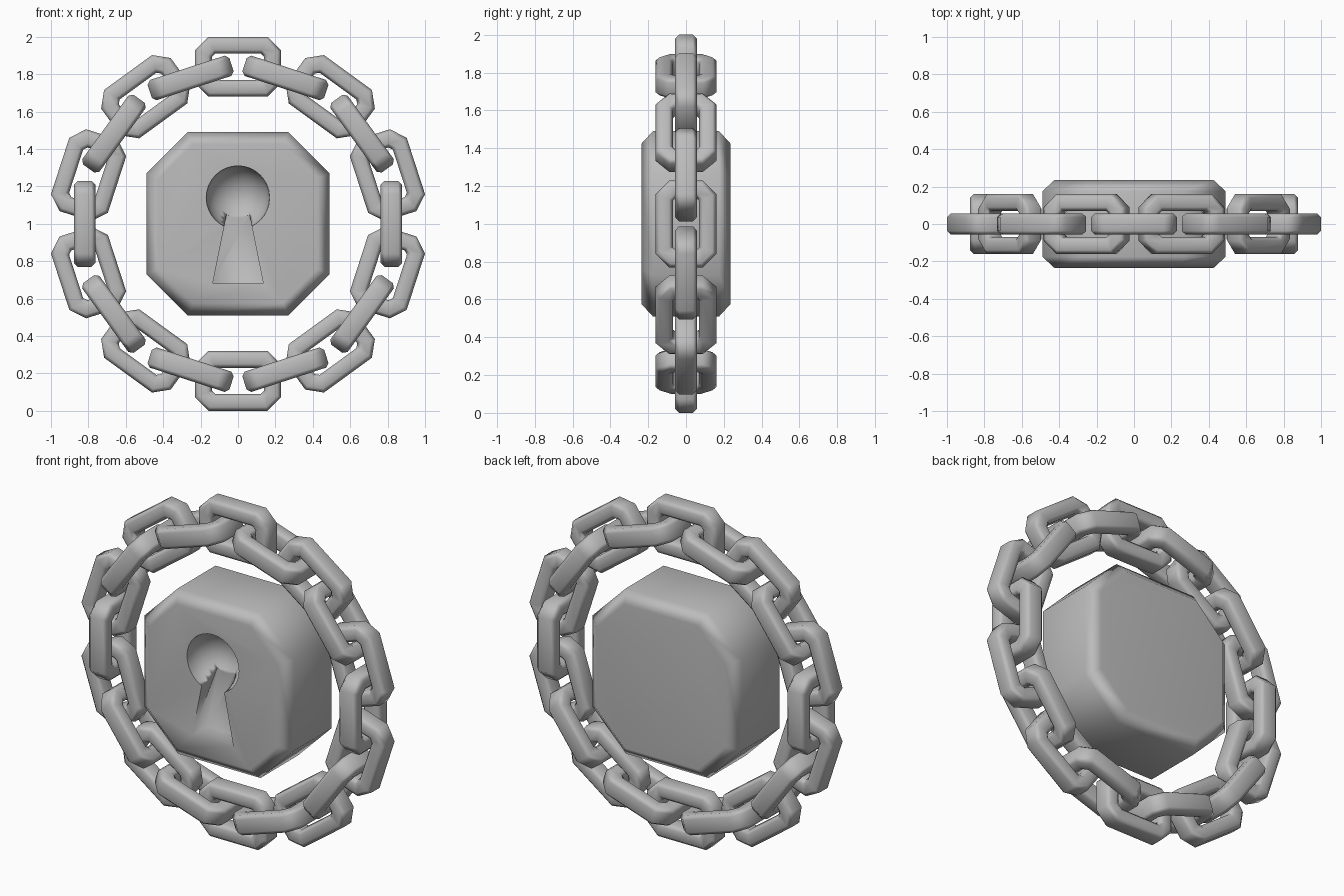
import bpy, bmesh
from math import pi, cos, sin
from mathutils import Matrix, Vector

if "Cube" in bpy.data.objects:
    bpy.data.objects.remove(bpy.data.objects["Cube"], do_unlink=True)

grey = bpy.data.materials.new("steel grey")
grey.use_nodes = True
colour = (0.5, 0.5, 0.5, 1)
grey.diffuse_color = colour
grey.node_tree.nodes["Principled BSDF"].inputs["Base Color"].default_value = colour


def octagon(a, b, c, y):
    """Chamfered rectangle in the xz plane."""
    return [Vector((x, y, z)) for x, z in (
        (a - c, b), (a, b - c), (a, c - b), (a - c, -b),
        (c - a, -b), (-a, c - b), (-a, b - c), (c - a, b))]


def skin(name, rings, closed=False):
    """Join rings of points into a mesh; cap the ends unless closed."""
    bm = bmesh.new()
    loops = [[bm.verts.new(p) for p in ring] for ring in rings]
    n = len(rings[0])
    for i in range(len(loops) - (0 if closed else 1)):
        p, q = loops[i], loops[(i + 1) % len(loops)]
        for j in range(n):
            k = (j + 1) % n
            bm.faces.new((p[j], p[k], q[k], q[j]))
    if not closed:
        bm.faces.new(loops[0])
        bm.faces.new(loops[-1])
    bmesh.ops.recalc_face_normals(bm, faces=bm.faces)
    mesh = bpy.data.meshes.new(name)
    bm.to_mesh(mesh)
    bm.free()
    mesh.materials.append(grey)
    obj = bpy.data.objects.new(name, mesh)
    bpy.context.collection.objects.link(obj)
    return obj


def smooth(obj):
    for poly in obj.data.polygons:
        poly.use_smooth = True
    mod = obj.modifiers.new("soft shading", "WEIGHTED_NORMAL")
    mod.weight = 50


def cut(obj, cutter):
    mod = obj.modifiers.new("cut", "BOOLEAN")
    mod.operation = "DIFFERENCE"
    mod.solver = "EXACT"
    mod.object = cutter
    bpy.context.view_layer.objects.active = obj
    bpy.ops.object.modifier_apply(modifier=mod.name)
    bpy.data.objects.remove(cutter, do_unlink=True)


# Lock body: chamfered block with bevelled front and back rims
front = -0.235
body = skin("lock_body", [
    octagon(s, s, c, y) for s, c, y in (
        (0.425, 0.185, front), (0.49, 0.22, -0.175),
        (0.49, 0.22, 0.175), (0.425, 0.185, -front))])
body.location.z = 1
bpy.context.view_layer.update()

# Keyhole: flared slot below a round hollow
slot = skin("slot_cutter", [
    [Vector((x, y, z)) for x, z in
     ((-0.135, 0.68), (0.135, 0.68), (0.055, 1.08), (-0.055, 1.08))]
    for y in (front - 0.1, front + 0.13)])
slot.hide_render = True
cut(body, slot)
bpy.ops.mesh.primitive_uv_sphere_add(
    segments=32, ring_count=16, radius=0.17, location=(0, front, 1.14))
hollow = bpy.context.object
hollow.name = "hollow_cutter"
hollow.hide_render = True
hollow.data.materials.append(grey)
cut(body, hollow)
smooth(body)

# One chain link: a chamfered box section swept round a long octagon
section = [(0.045, 0.037), (0.025, 0.057), (-0.025, 0.057), (-0.045, 0.037),
           (-0.045, -0.037), (-0.025, -0.057), (0.025, -0.057), (0.045, -0.037)]
link = skin("chain_link", [
    octagon(0.185 + o, 0.115 + o, 0.045 + 0.59 * o, y)
    for o, y in section], closed=True)
smooth(link)

# Ring of links, alternately lying in the ring and turned across it
count = 20
for i in range(count):
    obj = link if i == 0 else link.copy()
    if i:
        bpy.context.collection.objects.link(obj)
    across = i % 2
    obj.name = f"{'cross' if across else 'flat'}_link_{i // 2 + 1}"
    t = pi / 2 - i * 2 * pi / count
    r = 0.82 if across else 0.84
    obj.matrix_world = (Matrix.Translation((r * cos(t), 0, 1 + r * sin(t)))
                        @ Matrix.Rotation(pi / 2 - t, 4, "Y")
                        @ Matrix.Rotation(across * pi / 2, 4, "X"))
